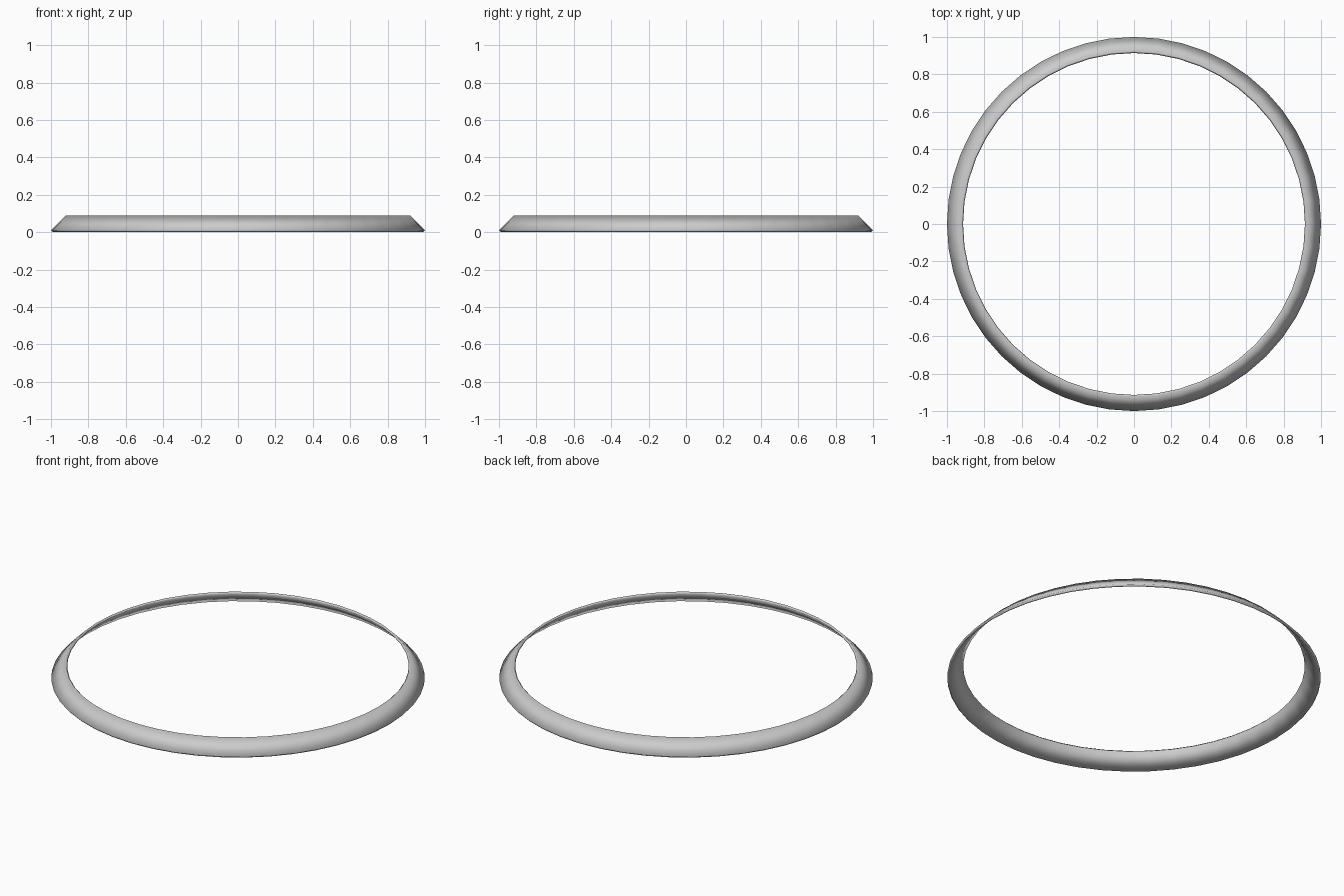
import bpy, bmesh, math

if "Cube" in bpy.data.objects:
    bpy.data.objects.remove(bpy.data.objects["Cube"])

SEGMENTS = 48
# Cross-section (radius, height) of a thin band leaning inward at 45 degrees
PROFILE = [(0.991, 0.0), (1.0, 0.010), (0.923, 0.088), (0.914, 0.079)]


def lathe(name, profile, segments):
    """Revolve a closed profile around z."""
    bm = bmesh.new()
    rings = []
    for i in range(segments):
        a = 2 * math.pi * i / segments
        rings.append([bm.verts.new((r * math.cos(a), r * math.sin(a), z))
                      for r, z in profile])
    n = len(profile)
    for i in range(segments):
        a, b = rings[i], rings[(i + 1) % segments]
        for j in range(n):
            k = (j + 1) % n
            bm.faces.new((a[j], b[j], b[k], a[k])).smooth = True
    bmesh.ops.recalc_face_normals(bm, faces=bm.faces)
    mesh = bpy.data.meshes.new(name)
    bm.to_mesh(mesh)
    bm.free()
    obj = bpy.data.objects.new(name, mesh)
    bpy.context.collection.objects.link(obj)
    return obj


# Sloped trim ring, smooth shaded all round
lathe("trim_ring", PROFILE, SEGMENTS)
